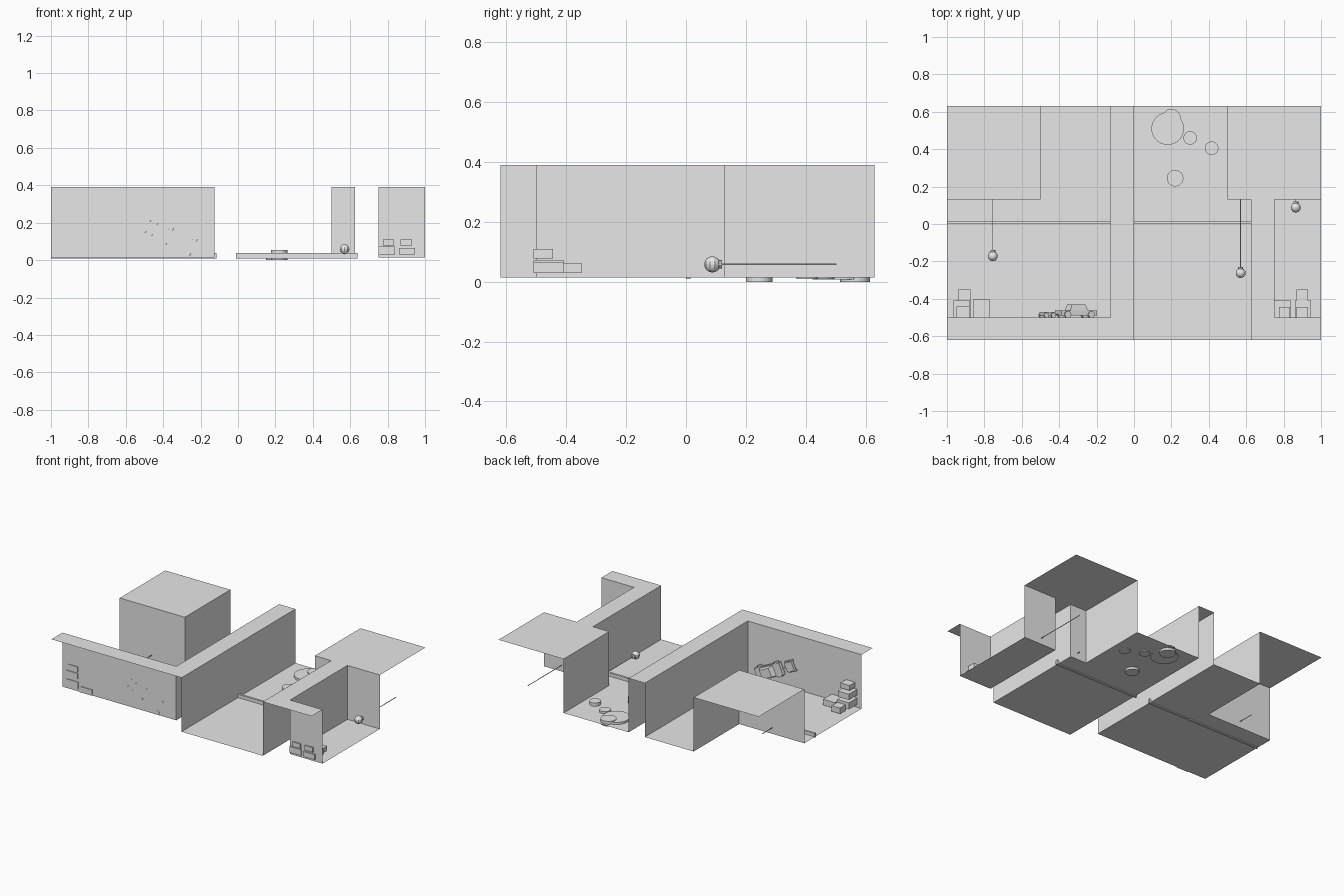
import bpy, bmesh, math
from mathutils import Matrix, Vector

if "Cube" in bpy.data.objects:
    bpy.data.objects.remove(bpy.data.objects["Cube"])

grey = bpy.data.materials.new("plain_grey")
grey.use_nodes = True
grey.diffuse_color = (0.8, 0.8, 0.8, 1)
grey.node_tree.nodes["Principled BSDF"].inputs["Base Color"].default_value = (0.8, 0.8, 0.8, 1)

FLOOR, TOP = 0.015, 0.39
FRONT, BACK = -0.62, 0.63


def finish(name, bm):
    me = bpy.data.meshes.new(name)
    bm.to_mesh(me)
    bm.free()
    me.materials.append(grey)
    ob = bpy.data.objects.new(name, me)
    bpy.context.collection.objects.link(ob)
    return ob


def slab(name, outline, z):
    """Flat polygon at one height."""
    bm = bmesh.new()
    bm.faces.new([bm.verts.new((x, y, z)) for x, y in outline])
    return finish(name, bm)


def wall(name, path):
    """Upright sheet from floor to ceiling along a plan path."""
    bm = bmesh.new()
    for a, b in zip(path, path[1:]):
        bm.faces.new([bm.verts.new((*p, z)) for p, z in
                      ((a, FLOOR), (b, FLOOR), (b, TOP), (a, TOP))])
    bmesh.ops.remove_doubles(bm, verts=bm.verts, dist=1e-5)
    return finish(name, bm)


def add_box(bm, lo, hi):
    lo, hi = Vector(lo), Vector(hi)
    m = Matrix.Translation((lo + hi) / 2) @ Matrix.Diagonal((*(hi - lo), 1))
    bmesh.ops.create_cube(bm, size=1, matrix=m)


def box(name, lo, hi):
    bm = bmesh.new()
    add_box(bm, lo, hi)
    return finish(name, bm)


def add_rod(bm, centre, radius, length, axis, sides):
    q = Vector((0, 0, 1)).rotation_difference(Vector(axis)).to_matrix().to_4x4()
    bmesh.ops.create_cone(bm, cap_ends=True, segments=sides, radius1=radius,
                          radius2=radius, depth=length,
                          matrix=Matrix.Translation(centre) @ q)


# Wall corner lines in plan
left_in, mid_in, right_out, right_in = -0.125, 0.0, 0.625, 0.75
block_l, block_r, block_y, sill_y = -0.5, 0.5, 0.13, -0.5

# Floors of the three rooms
slab("left_floor", [(-1, sill_y), (left_in, sill_y), (left_in, BACK),
                    (block_l, BACK), (block_l, block_y), (-1, block_y)], FLOOR)
slab("middle_floor", [(mid_in, FRONT), (right_out, FRONT), (right_out, block_y),
                      (block_r, block_y), (block_r, BACK), (mid_in, BACK)], FLOOR)
slab("right_floor", [(right_in, sill_y), (1, sill_y), (1, block_y), (right_in, block_y)], FLOOR)

# Tops of the solid areas between the rooms
slab("left_block_top", [(-1, block_y), (block_l, block_y), (block_l, BACK), (-1, BACK)], TOP)
slab("centre_wall_top", [(-1, FRONT), (mid_in, FRONT), (mid_in, BACK),
                         (left_in, BACK), (left_in, sill_y), (-1, sill_y)], TOP)
slab("right_wall_top", [(right_out, FRONT), (1, FRONT), (1, sill_y), (right_in, sill_y),
                        (right_in, block_y), (1, block_y), (1, BACK), (block_r, BACK),
                        (block_r, block_y), (right_out, block_y)], TOP)

# Walls lining each room
wall("left_block_wall", [(-1, block_y), (block_l, block_y), (block_l, BACK)])
wall("left_room_wall", [(-1, sill_y), (left_in, sill_y), (left_in, BACK)])
wall("middle_left_wall", [(mid_in, FRONT), (mid_in, BACK)])
wall("middle_right_wall", [(right_out, FRONT), (right_out, block_y),
                           (block_r, block_y), (block_r, BACK)])
wall("right_room_wall", [(1, sill_y), (right_in, sill_y), (right_in, block_y), (1, block_y)])

# Raised thresholds across the floors
box("left_threshold", (-1, 0, 0.009), (-0.115, 0.015, 0.038))
box("middle_threshold", (-0.012, 0, 0.009), (0.64, 0.015, 0.038))

# Round floor pads
for i, (x, y, r, low, high) in enumerate([
        (0.18, 0.51, 0.087, 0.008, 0.03), (0.2, 0.565, 0.05, 0.0, 0.035),
        (0.3, 0.46, 0.036, 0.01, 0.03), (0.415, 0.405, 0.036, 0.01, 0.038),
        (0.22, 0.245, 0.044, 0.0, 0.055)]):
    bm = bmesh.new()
    add_rod(bm, (x, y, (low + high) / 2), r, high - low, (0, 0, 1), 32)
    finish(f"floor_pad_{i + 1}", bm)

# Ball knobs, each with a collar and a long thin rod behind
for side, x, y in (("left", -0.755, -0.172), ("middle", 0.57, -0.262), ("right", 0.865, 0.088)):
    bm = bmesh.new()
    bmesh.ops.create_uvsphere(bm, u_segments=10, v_segments=8, radius=0.027,
                              matrix=Matrix.Translation((x, y, 0.058)))
    add_rod(bm, (x, y + 0.024, 0.058), 0.014, 0.018, (0, 1, 0), 10)
    add_rod(bm, (x, y + 0.22, 0.058), 0.0025, 0.39, (0, 1, 0), 6)
    finish(f"{side}_knob_and_rod", bm)

# Stacked boxes against the front walls
stacks = {
    "left": [((-0.965, -0.505, 0.035), (-0.875, -0.41, 0.08)),
             ((-0.965, -0.505, 0.1), (-0.88, -0.41, 0.14)),
             ((-0.95, -0.505, 0.15), (-0.88, -0.44, 0.185)),
             ((-0.86, -0.505, 0.015), (-0.77, -0.405, 0.055)),
             ((-0.94, -0.41, 0.02), (-0.875, -0.35, 0.06))],
    "right": [((0.752, -0.51, 0.03), (0.84, -0.41, 0.073)),
              ((0.86, -0.51, 0.03), (0.945, -0.41, 0.066)),
              ((0.775, -0.51, 0.078), (0.835, -0.445, 0.11)),
              ((0.87, -0.51, 0.078), (0.93, -0.445, 0.11)),
              ((0.87, -0.41, 0.03), (0.93, -0.35, 0.062))],
}
for side, boxes in stacks.items():
    for i, (lo, hi) in enumerate(boxes):
        box(f"{side}_box_{i + 1}", lo, hi)

# Toy car driving on the wall: its up direction is +y
tilt = Matrix.Translation((-0.31, -0.5, 0.1)) @ Matrix.Rotation(math.radians(25), 4, "Y")


def tilted(name, bm):
    bm.transform(tilt)
    return finish(name, bm)


bm = bmesh.new()
add_box(bm, (-0.105, 0.012, -0.042), (0.105, 0.038, 0.042))
tilted("car_body", bm)

bm = bmesh.new()
add_box(bm, (-0.05, 0.038, -0.036), (0.055, 0.07, 0.036))
for v in bm.verts:
    if v.co.y > 0.06:
        v.co.x *= 0.75
        v.co.z *= 0.85
tilted("car_cabin", bm)

for x in (-0.07, 0.07):
    for z in (-0.042, 0.042):
        bm = bmesh.new()
        add_rod(bm, (x, 0.016, z), 0.019, 0.016, (0, 0, 1), 12)
        tilted("car_wheel", bm)

# Small trailer ahead of the car
bm = bmesh.new()
add_box(bm, (-0.2, 0.01, -0.03), (-0.14, 0.03, 0.03))
add_box(bm, (-0.145, 0.013, -0.005), (-0.1, 0.02, 0.005))
tilted("trailer_body", bm)
for x in (-0.19, -0.15):
    for z in (-0.032, 0.032):
        bm = bmesh.new()
        add_rod(bm, (x, 0.012, z), 0.014, 0.012, (0, 0, 1), 10)
        tilted("trailer_wheel", bm)
